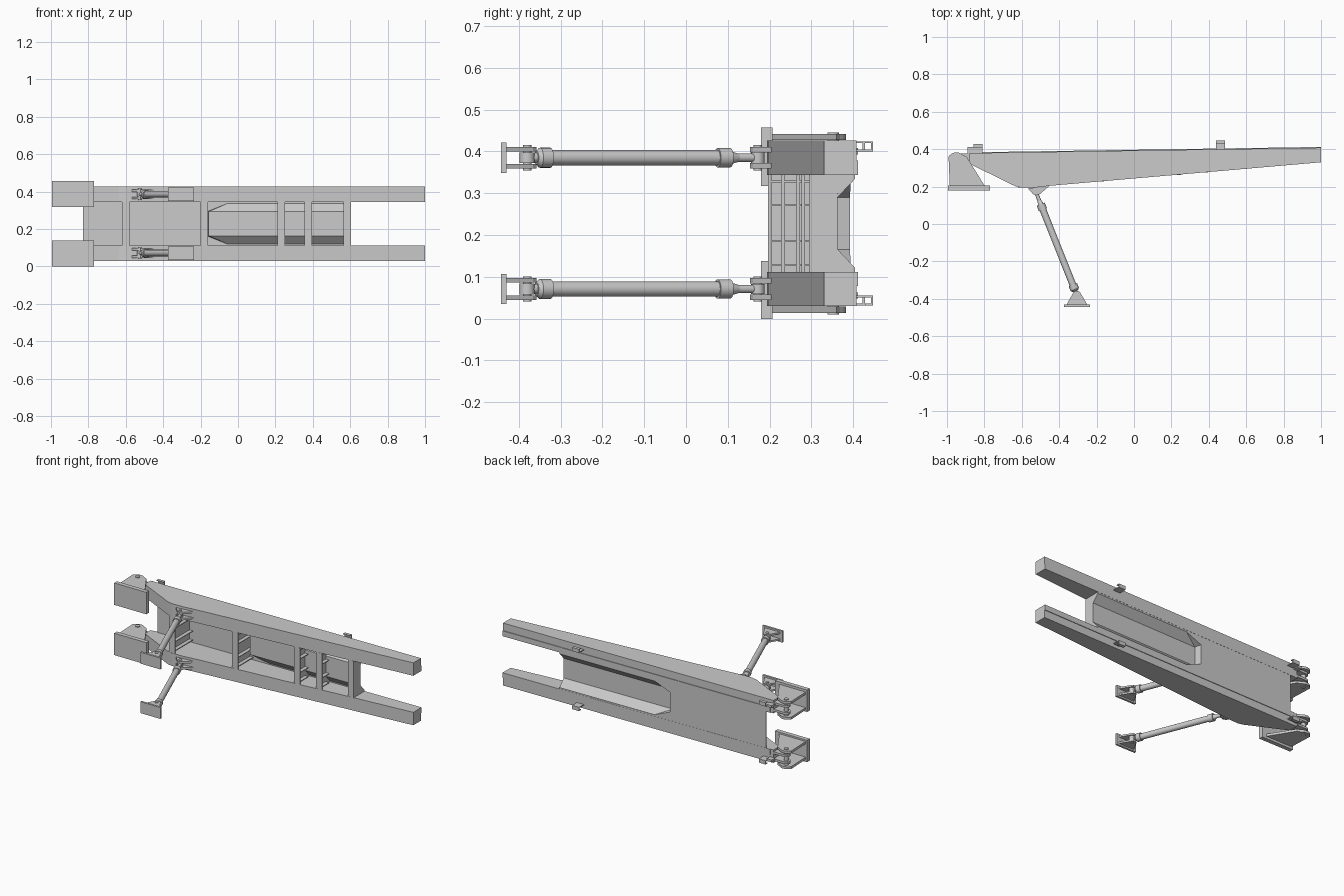
import bpy, bmesh, math
from mathutils import Vector

if "Cube" in bpy.data.objects:
    bpy.data.objects.remove(bpy.data.objects["Cube"])

CZ = 0.228  # mirror plane between the two beams


def y_top(x):
    return 0.378 + (x + 0.95) * 0.0154


def y_bot(x):
    return 0.2 + (x + 0.5) * 0.0867


def finish(name, bm):
    bmesh.ops.recalc_face_normals(bm, faces=bm.faces)
    me = bpy.data.meshes.new(name)
    bm.to_mesh(me)
    bm.free()
    ob = bpy.data.objects.new(name, me)
    bpy.context.collection.objects.link(ob)
    return ob


def prism(name, pts, a, b, axis='z'):
    """Extrude an (x, y) outline along z, or a (z, y) outline along x."""
    put = (lambda p, t: (p[0], p[1], t)) if axis == 'z' else (lambda p, t: (t, p[1], p[0]))
    bm = bmesh.new()
    lo = [bm.verts.new(put(p, a)) for p in pts]
    hi = [bm.verts.new(put(p, b)) for p in pts]
    bm.faces.new(lo)
    bm.faces.new(hi)
    n = len(pts)
    for i in range(n):
        j = (i + 1) % n
        bm.faces.new((lo[i], lo[j], hi[j], hi[i]))
    return finish(name, bm)


def box(name, x0, x1, y0, y1, z0, z1):
    return prism(name, [(x0, y0), (x1, y0), (x1, y1), (x0, y1)], z0, z1)


def rod(name, p, q, r, r2=None, n=24):
    p, q = Vector(p), Vector(q)
    d = q - p
    bm = bmesh.new()
    bmesh.ops.create_cone(bm, cap_ends=True, segments=n, radius1=r,
                          radius2=r if r2 is None else r2, depth=d.length)
    bm.transform(d.to_track_quat('Z', 'Y').to_matrix().to_4x4())
    bmesh.ops.translate(bm, vec=(p + q) / 2, verts=bm.verts)
    ob = finish(name, bm)
    for f in ob.data.polygons:
        f.use_smooth = len(f.vertices) == 4
    return ob


def arc(cx, cy, r, a0, a1, n=8):
    return [(cx + r * math.cos(math.radians(a0 + (a1 - a0) * i / n)),
             cy + r * math.sin(math.radians(a0 + (a1 - a0) * i / n))) for i in range(n + 1)]


for side, s in (("lower", -1), ("upper", 1)):
    def Z(d):  # distance outward from the mirror plane
        return CZ + s * d

    # long tapered beam with a thin top strip
    prism(side + "_beam", [(-0.88, y_top(-0.88)), (1, y_top(1)), (1, 0.33), (-0.45, y_bot(-0.45)),
                           (-0.52, 0.196), (-0.6, 0.194), (-0.635, 0.202), (-0.88, 0.322)], Z(0.116), Z(0.198))
    prism(side + "_beam_strip", [(-0.86, y_top(-0.86)), (1, y_top(1)), (1, y_top(1) + 0.004),
                                 (-0.86, y_top(-0.86) + 0.004)], Z(0.116), Z(0.15))

    # hinge nose with pin
    for i, d in enumerate((0.128, 0.172)):
        prism(f"{side}_hinge_lug_{i}", [(-0.87, 0.322), (-0.87, 0.378)] + arc(-0.95, 0.352, 0.026, 90, 270),
              Z(d), Z(d + 0.014))
    rod(side + "_hinge_pin", (-0.95, 0.352, Z(0.095)), (-0.95, 0.352, Z(0.218)), 0.014)

    # hinge foot: base plate and two rounded cheeks
    box(side + "_hinge_base", -0.995, -0.77, 0.18, 0.207, Z(0.09), Z(0.229))
    cheek = [(-0.985, 0.207), (-0.80, 0.207), (-0.895, 0.36)] + arc(-0.95, 0.335, 0.048, 45, 150)
    for i, d in enumerate((0.1, 0.199)):
        prism(f"{side}_hinge_cheek_{i}", cheek, Z(d), Z(d + 0.015))

    # hook clips on top of the beam
    for i, x in enumerate((-0.835, 0.462)):
        y = y_top(x)
        x0, x1 = x - 0.024, x + 0.024
        box(f"{side}_clip_wall_{i}", x0, x1, y - 0.002, y + 0.048, Z(0.172), Z(0.177))
        box(f"{side}_clip_top_{i}", x0, x1, y + 0.043, y + 0.048, Z(0.172), Z(0.196))
        box(f"{side}_clip_lip_{i}", x0, x1, y + 0.028, y + 0.048, Z(0.192), Z(0.196))
    box(side + "_stop_block", -0.89, -0.855, 0.378, 0.412, Z(0.165), Z(0.18))

    # strut: pivot lugs, sleeve, collars and rods
    m = 0.157
    a, b = Vector((-0.525, 0.172, Z(m))), Vector((-0.305, -0.38, Z(m)))

    def P(t):
        return a.lerp(b, t)

    lug = [(-0.567, 0.19), (-0.45, 0.206), (-0.503, 0.16), (-0.522, 0.153), (-0.54, 0.16)]
    for i, d in enumerate((m - 0.026, m + 0.013)):
        prism(f"{side}_strut_lug_{i}", lug, Z(d), Z(d + 0.013))
    rod(side + "_strut_pin", (a.x, a.y, Z(m - 0.03)), (a.x, a.y, Z(m + 0.03)), 0.01)
    rod(side + "_strut_eye", (a.x, a.y, Z(m - 0.012)), (a.x, a.y, Z(m + 0.012)), 0.016)
    rod(side + "_strut_rod", P(0), P(0.16), 0.010)
    rod(side + "_strut_neck", P(0.085), P(0.12), 0.010, 0.016)
    rod(side + "_strut_top_collar", P(0.12), P(0.175), 0.023)
    rod(side + "_strut_sleeve", P(0.15), P(0.92), 0.018)
    rod(side + "_strut_low_collar", P(0.90), P(0.945), 0.024)
    rod(side + "_strut_low_ring", P(0.945), P(0.96), 0.024, 0.016)
    rod(side + "_strut_low_eye", (b.x, b.y, Z(m - 0.013)), (b.x, b.y, Z(m + 0.013)), 0.018)
    rod(side + "_strut_tail", P(0.95), P(1), 0.012)

    # strut foot
    box(side + "_foot_plate", -0.375, -0.235, -0.443, -0.43, Z(m - 0.036), Z(m + 0.036))
    wedge = [(-0.36, -0.43), (-0.25, -0.43), (-0.288, -0.366), (-0.298, -0.358), (-0.314, -0.358), (-0.324, -0.366)]
    for i, d in enumerate((m - 0.026, m + 0.015)):
        prism(f"{side}_foot_cheek_{i}", wedge, Z(d), Z(d + 0.011))
    rod(side + "_foot_pin", (b.x, b.y, Z(m - 0.03)), (b.x, b.y, Z(m + 0.03)), 0.01)

# deck sheet with a sunken trough, thickened
bm = bmesh.new()


def dv(x, d, drop=0):
    return bm.verts.new((x, y_top(x) - drop, CZ + d))


E, W, F, D = 0.605, 0.108, 0.0635, 0.042
rim = [dv(E, W), dv(-0.055, W), dv(-0.165, F), dv(-0.165, -F), dv(-0.055, -W), dv(E, -W)]
floor = [dv(E, F, D), dv(-0.155, F, D), dv(-0.155, -F, D), dv(E, -F, D)]
bm.faces.new([dv(E, -0.117), dv(-0.83, -0.117), dv(-0.83, 0.117), dv(E, 0.117)] + rim)
bm.faces.new(floor)
bm.faces.new((rim[0], rim[1], floor[1], floor[0]))
bm.faces.new((rim[1], rim[2], floor[1]))
bm.faces.new((rim[2], rim[3], floor[2], floor[1]))
bm.faces.new((rim[3], rim[4], floor[2]))
bm.faces.new((rim[4], rim[5], floor[3], floor[2]))
deck = finish("deck_with_trough", bm)
sol = deck.modifiers.new("thickness", 'SOLIDIFY')
sol.thickness, sol.offset = 0.006, 0

# cross ribs: web, bottom flange and stiffeners
for i, x in enumerate((-0.6, -0.18, 0.23, 0.375, 0.585)):
    yb, yt = max(y_bot(x), 0.196), y_top(x) - 0.002
    under = x > -0.1
    web = [(CZ - 0.117, yb), (CZ + 0.117, yb), (CZ + 0.117, yt)]
    if under:
        web += [(CZ + W, yt), (CZ + F, yt - D), (CZ - F, yt - D), (CZ - W, yt)]
    web.append((CZ - 0.117, yt))
    xw = x + 0.014 if i == 4 else x - 0.012
    prism(f"rib_web_{i}", web, xw, xw + 0.006, 'x')
    box(f"rib_flange_{i}", x - 0.02, x + 0.02, yb, yb + 0.008, CZ - 0.117, CZ + 0.117)
    for j, d in enumerate((-0.1, -0.043, 0.043, 0.1)):
        top = yt - D if under else yt
        box(f"rib_stiffener_{i}_{j}", x - 0.012, x + 0.017, yb + 0.004, top, CZ + d - 0.002, CZ + d + 0.002)
